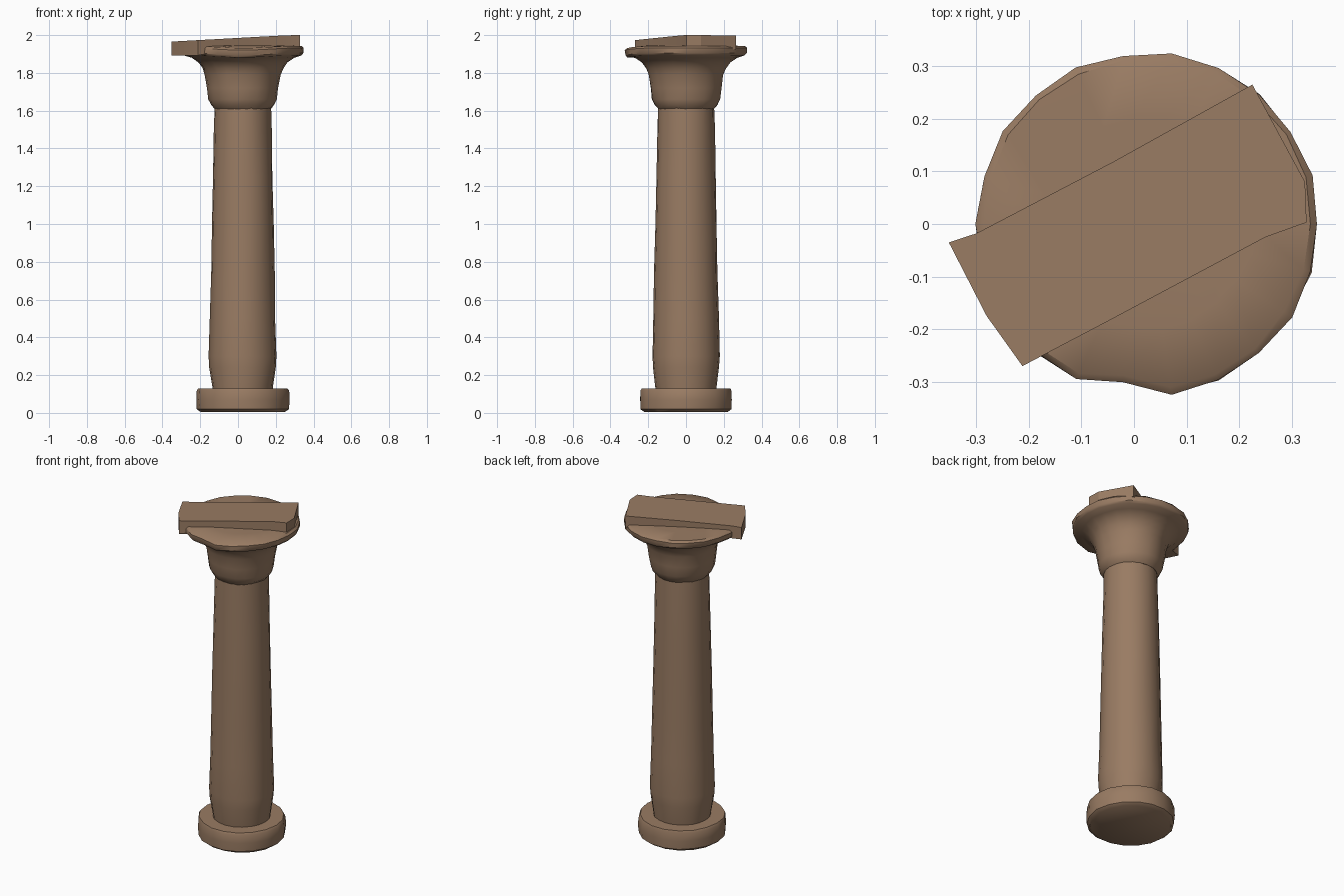
import bpy, bmesh, math, random
from mathutils import Vector

random.seed(4)
old = bpy.data.objects.get("Cube")
if old:
    bpy.data.objects.remove(old)

stone = bpy.data.materials.new("brown stone")
stone.use_nodes = True
colour = (0.32, 0.2, 0.125, 1)
stone.diffuse_color = colour
stone.node_tree.nodes["Principled BSDF"].inputs["Base Color"].default_value = colour
AXIS_X = 0.025


def finish(name, bm, angle):
    bmesh.ops.recalc_face_normals(bm, faces=bm.faces)
    mesh = bpy.data.meshes.new(name)
    bm.to_mesh(mesh)
    bm.free()
    mesh.materials.append(stone)
    obj = bpy.data.objects.new(name, mesh)
    bpy.context.collection.objects.link(obj)
    bpy.ops.object.select_all(action='DESELECT')
    obj.select_set(True)
    bpy.context.view_layer.objects.active = obj
    bpy.ops.object.shade_smooth_by_angle(angle=math.radians(angle))
    return obj


def turned(name, profile, sides, wear=0.0, edit=None):
    """Closed turned stone from (radius, height) rings, slightly worn."""
    bm = bmesh.new()
    rings = []
    for r, z in profile:
        ring = []
        for i in range(sides):
            a = math.tau * i / sides
            rr = r + random.uniform(-wear, wear)
            p = Vector((AXIS_X + rr * math.cos(a), rr * math.sin(a), z))
            if edit:
                edit(p, a, r)
            ring.append(bm.verts.new(p))
        rings.append(ring)
    for low, high in zip(rings, rings[1:]):
        for i in range(sides):
            j = (i + 1) % sides
            bm.faces.new((low[i], low[j], high[j], high[i]))
    bm.faces.new(rings[0][::-1])
    bm.faces.new(rings[-1])
    return finish(name, bm, 40)


# Round base, with slightly rounded lower and upper edges
turned("base", [(0.225, 0.005), (0.243, 0.02), (0.246, 0.07), (0.243, 0.118), (0.236, 0.13)],
       18, 0.003)

# Tapering shaft, pinched where it meets the base
turned("shaft", [(0.158, 0.1), (0.162, 0.14), (0.176, 0.24), (0.179, 0.3), (0.173, 0.5),
                 (0.168, 0.75), (0.163, 1.0), (0.158, 1.25), (0.152, 1.5), (0.148, 1.66)],
       20, 0.002)


# Flared capital, with a chip and a sag at the front of its rim
def chip(p, a, r):
    front = max(0, -math.sin(a)) ** 6
    if r > 0.29:
        p.z -= 0.012 * front
        if abs(p.x) < 0.03 and p.y < 0:
            p.y += 0.02


turned("capital", [(0.148, 1.61), (0.166, 1.63), (0.18, 1.66), (0.188, 1.72), (0.199, 1.79),
                   (0.213, 1.825), (0.235, 1.855), (0.272, 1.88), (0.312, 1.893),
                   (0.324, 1.905), (0.325, 1.932), (0.312, 1.943), (0.2, 1.945)],
       22, 0.003, chip)

# Broken slab lying across the capital, dropping at its overhanging left end
outline = [(-0.352, -0.035), (-0.28, -0.175), (-0.212, -0.27), (-0.05, -0.185),
           (0.25, -0.025), (0.328, 0.003), (0.325, 0.08), (0.225, 0.265),
           (-0.04, 0.118), (-0.3, -0.018)]
bm = bmesh.new()
bottom, top = [], []
for x, y in outline:
    bottom.append(bm.verts.new((x, y, 1.893 if x < -0.2 else 1.925)))
    top.append(bm.verts.new((x, y, min(2.0, 1.985 + 0.055 * x))))
n = len(outline)
for i in range(n):
    j = (i + 1) % n
    bm.faces.new((bottom[i], bottom[j], top[j], top[i]))
bm.faces.new(bottom[::-1])
bm.faces.new(top)
finish("top_slab", bm, 25)
